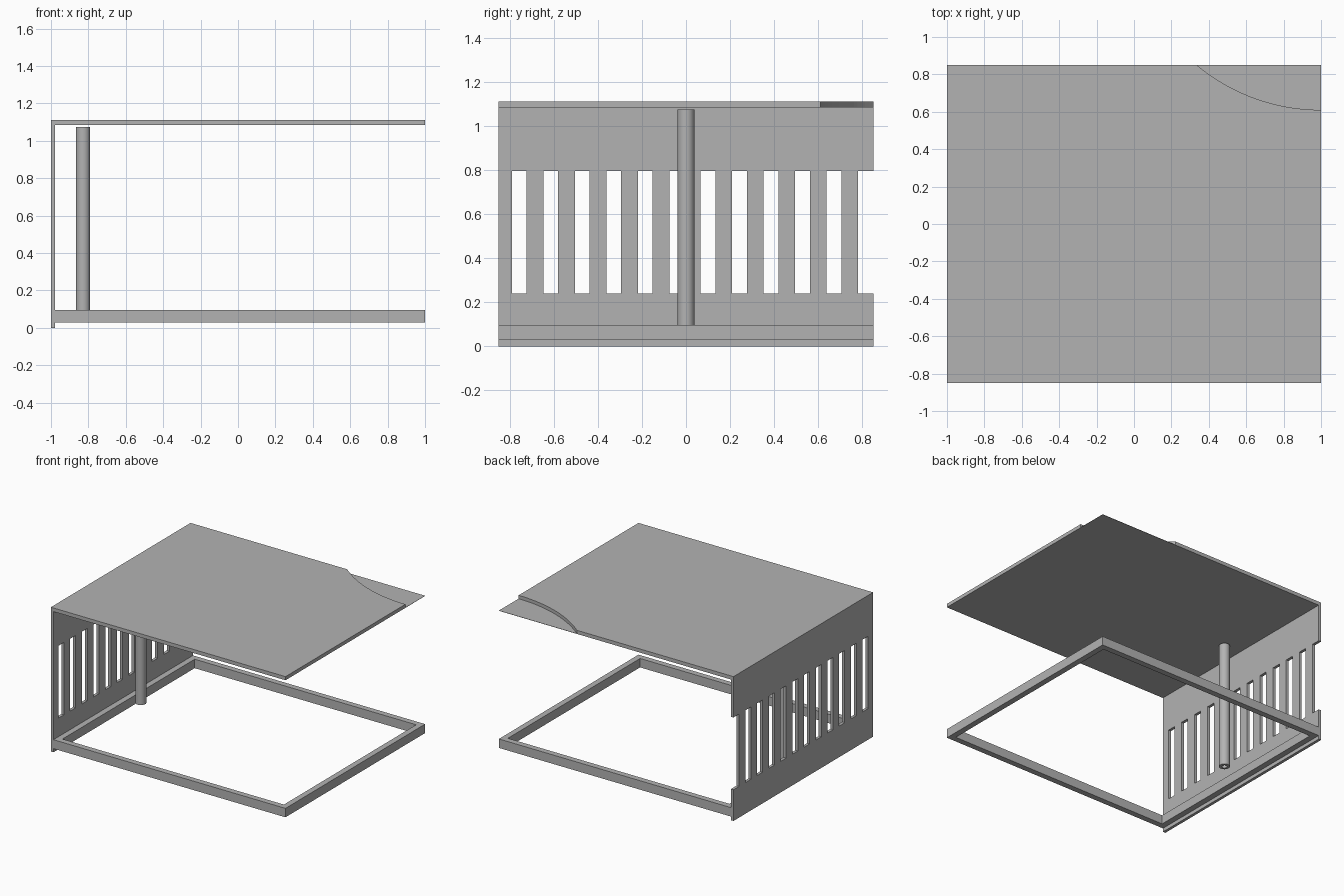
import bpy, bmesh, math

old = bpy.data.objects.get("Cube")
if old:
    bpy.data.objects.remove(old, do_unlink=True)

GREY = (0.45, 0.45, 0.45, 1)
grey = bpy.data.materials.new("plain grey")
grey.use_nodes = True
grey.diffuse_color = GREY
grey.node_tree.nodes["Principled BSDF"].inputs["Base Color"].default_value = GREY

HALF_X, HALF_Y = 1.0, 0.85
WALL = 0.022                      # side wall thickness
ROOF_LOW, ROOF_TOP = 1.084, 1.112


def finish(name, bm):
    mesh = bpy.data.meshes.new(name)
    bmesh.ops.recalc_face_normals(bm, faces=bm.faces)
    bm.to_mesh(mesh)
    bm.free()
    mesh.materials.append(grey)
    obj = bpy.data.objects.new(name, mesh)
    bpy.context.collection.objects.link(obj)
    return obj


def add_box(bm, low, high):
    verts = bmesh.ops.create_cube(bm, size=1)["verts"]
    for v in verts:
        for i in range(3):
            v.co[i] = high[i] if v.co[i] > 0 else low[i]


def prism(name, outline, z0, z1):
    bm = bmesh.new()
    face = bm.faces.new([bm.verts.new((x, y, z0)) for x, y in outline])
    new = bmesh.ops.extrude_face_region(bm, geom=[face], use_keep_orig=True)["geom"]
    for v in new:
        if isinstance(v, bmesh.types.BMVert):
            v.co.z = z1
    return finish(name, bm)


def cut(obj, cutter):
    cutter.hide_render = True
    mod = obj.modifiers.new("cut", "BOOLEAN")
    mod.operation, mod.solver, mod.object = "DIFFERENCE", "EXACT", cutter
    bpy.context.view_layer.objects.active = obj
    bpy.ops.object.modifier_apply(modifier=mod.name)
    bpy.data.objects.remove(cutter, do_unlink=True)


# Roof slab with a curved corner cut away
R = 1.04
START = math.asin((HALF_X - 0.335) / R)
STEPS = 24
arc = []
for i in range(STEPS + 1):
    a = START * i / STEPS
    arc.append((HALF_X - R * math.sin(a), 0.61 + R * (1 - math.cos(a))))
arc[-1] = (arc[-1][0], HALF_Y)
prism("roof_slab", [(-HALF_X, -HALF_Y), (HALF_X, -HALF_Y)] + arc + [(-HALF_X, HALF_Y)],
      ROOF_LOW, ROOF_TOP)

# Thin sheet left under the cut corner
prism("roof_corner_sheet", arc + [(HALF_X, HALF_Y)], ROOF_LOW, ROOF_LOW + 0.002)

# Side wall with evenly spaced slots, the last one open at the back edge
bm = bmesh.new()
add_box(bm, (-HALF_X, -HALF_Y, 0), (-HALF_X + WALL, HALF_Y, ROOF_LOW))
wall = finish("slotted_side_wall", bm)
bm = bmesh.new()
for i in range(12):
    y = -0.79 + 0.1428 * i
    end = y + 0.067 if i < 11 else HALF_Y + 0.1
    add_box(bm, (-1.1, y, 0.24), (-0.9, end, 0.797))
cut(wall, finish("slot_cutter", bm))

# Open base frame
bm = bmesh.new()
add_box(bm, (-HALF_X + WALL, -HALF_Y, 0.028), (HALF_X, HALF_Y, 0.097))
frame = finish("base_frame", bm)
bm = bmesh.new()
T = 0.045
add_box(bm, (-HALF_X + WALL + T, -HALF_Y + T, -0.1), (HALF_X - T, HALF_Y - T, 0.3))
cut(frame, finish("frame_cutter", bm))

# Hollow round post
bm = bmesh.new()
SIDES = 40
rings = []
for radius, z in ((0.038, 0.097), (0.038, 1.075), (0.019, 1.075), (0.019, 0.097)):
    ring = []
    for i in range(SIDES):
        a = 2 * math.pi * i / SIDES
        ring.append(bm.verts.new((-0.828 + radius * math.cos(a), radius * math.sin(a), z)))
    rings.append(ring)
for k in range(4):
    a, b = rings[k], rings[(k + 1) % 4]
    for i in range(SIDES):
        j = (i + 1) % SIDES
        bm.faces.new((a[i], a[j], b[j], b[i]))
post = finish("hollow_post", bm)
bpy.ops.object.select_all(action="DESELECT")
post.select_set(True)
bpy.context.view_layer.objects.active = post
bpy.ops.object.shade_smooth_by_angle(angle=math.radians(40))
